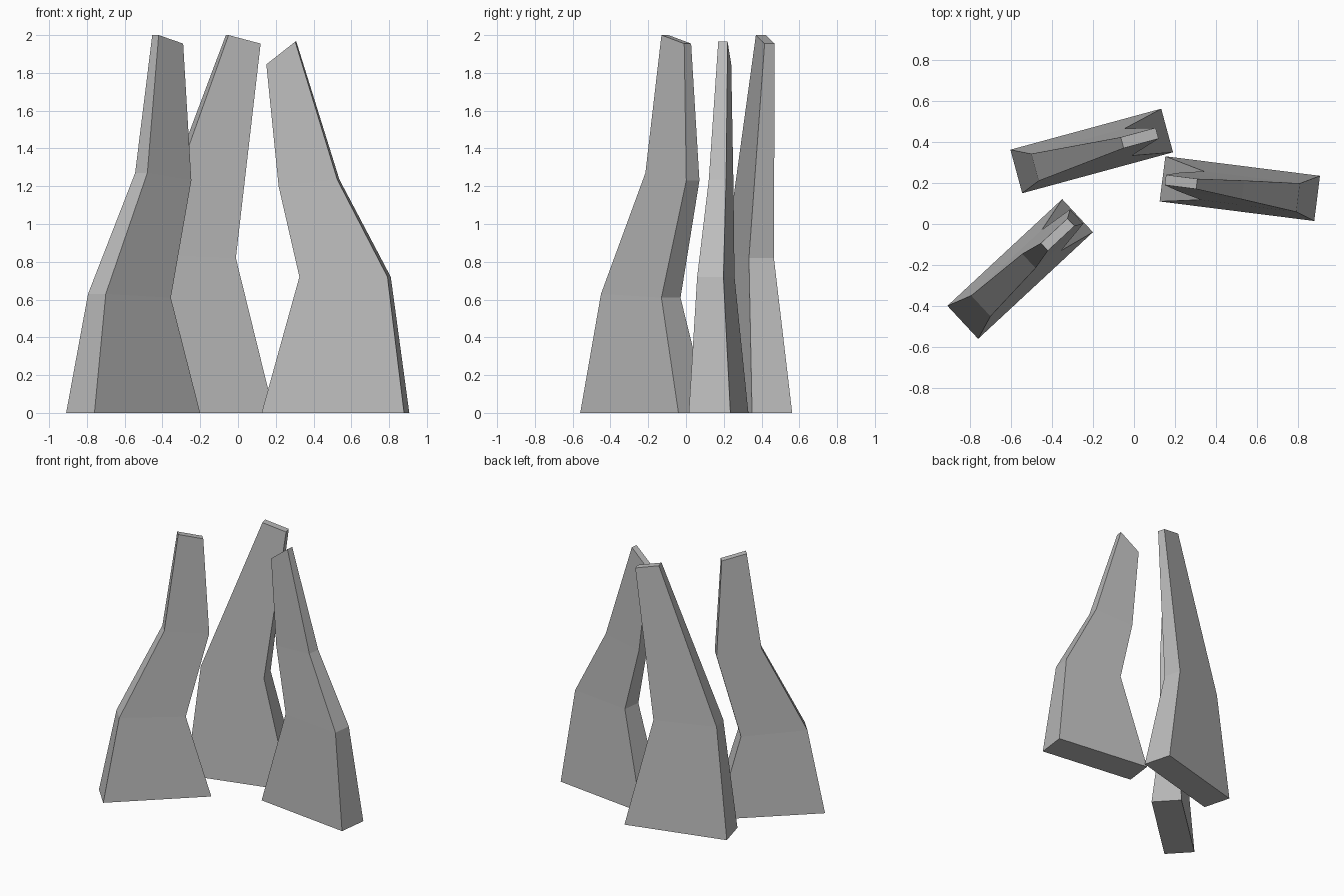
import bpy
import bmesh
from math import radians
from mathutils import Matrix, Vector

cube = bpy.data.objects.get("Cube")
if cube:
    bpy.data.objects.remove(cube, do_unlink=True)

# One plain stone colour
STONE = (0.5, 0.5, 0.5, 1.0)
stone = bpy.data.materials.new("grey stone")
stone.use_nodes = True
stone.diffuse_color = STONE
stone.node_tree.nodes["Principled BSDF"].inputs["Base Color"].default_value = STONE


def slab(name, heading, levels):
    """Loft a tapering slab through rectangular sections.
    Level: front corner x, y, its height, height at the far end, width, thickness."""
    turn = Matrix.Rotation(radians(heading), 3, "Z")
    along, across = turn @ Vector((1, 0, 0)), turn @ Vector((0, 1, 0))
    bm = bmesh.new()
    rings = []
    for x, y, z_near, z_far, width, thick in levels:
        near = Vector((x, y, z_near))
        far = Vector((x, y, z_far)) + along * width
        corners = (near, far, far + across * thick, near + across * thick)
        rings.append([bm.verts.new(c) for c in corners])
    for low, high in zip(rings, rings[1:]):
        for i in range(4):
            j = (i + 1) % 4
            bm.faces.new((low[i], low[j], high[j], high[i]))
    bm.faces.new(rings[0][::-1])
    bm.faces.new(rings[-1])
    bmesh.ops.recalc_face_normals(bm, faces=bm.faces)
    mesh = bpy.data.meshes.new(name)
    bm.to_mesh(mesh)
    bm.free()
    mesh.materials.append(stone)
    bpy.context.collection.objects.link(bpy.data.objects.new(name, mesh))


# Front slab, leaning inward with two bends
slab("front_stone_slab", 42.9, [
    (-0.76, -0.56, 0, 0, 0.764, 0.22),
    (-0.70, -0.45, 0.63, 0.61, 0.47, 0.138),
    (-0.48, -0.215, 1.27, 1.23, 0.318, 0.095),
    (-0.42, -0.13, 2.0, 1.955, 0.177, 0.05),
])

# Back slab, with a single bend
slab("back_stone_slab", 15.2, [
    (-0.545, 0.15, 0, 0, 0.762, 0.22),
    (-0.465, 0.21, 0.84, 0.82, 0.47, 0.137),
    (-0.05, 0.37, 2.0, 1.955, 0.176, 0.055),
])

# Left slab, with two bends and a steeply cut top
slab("left_stone_slab", -7.2, [
    (0.125, 0.11, 0, 0, 0.76, 0.222),
    (0.325, 0.118, 0.72, 0.72, 0.47, 0.14),
    (0.215, 0.16, 1.2, 1.235, 0.313, 0.092),
    (0.15, 0.19, 1.845, 1.965, 0.154, 0.05),
])
